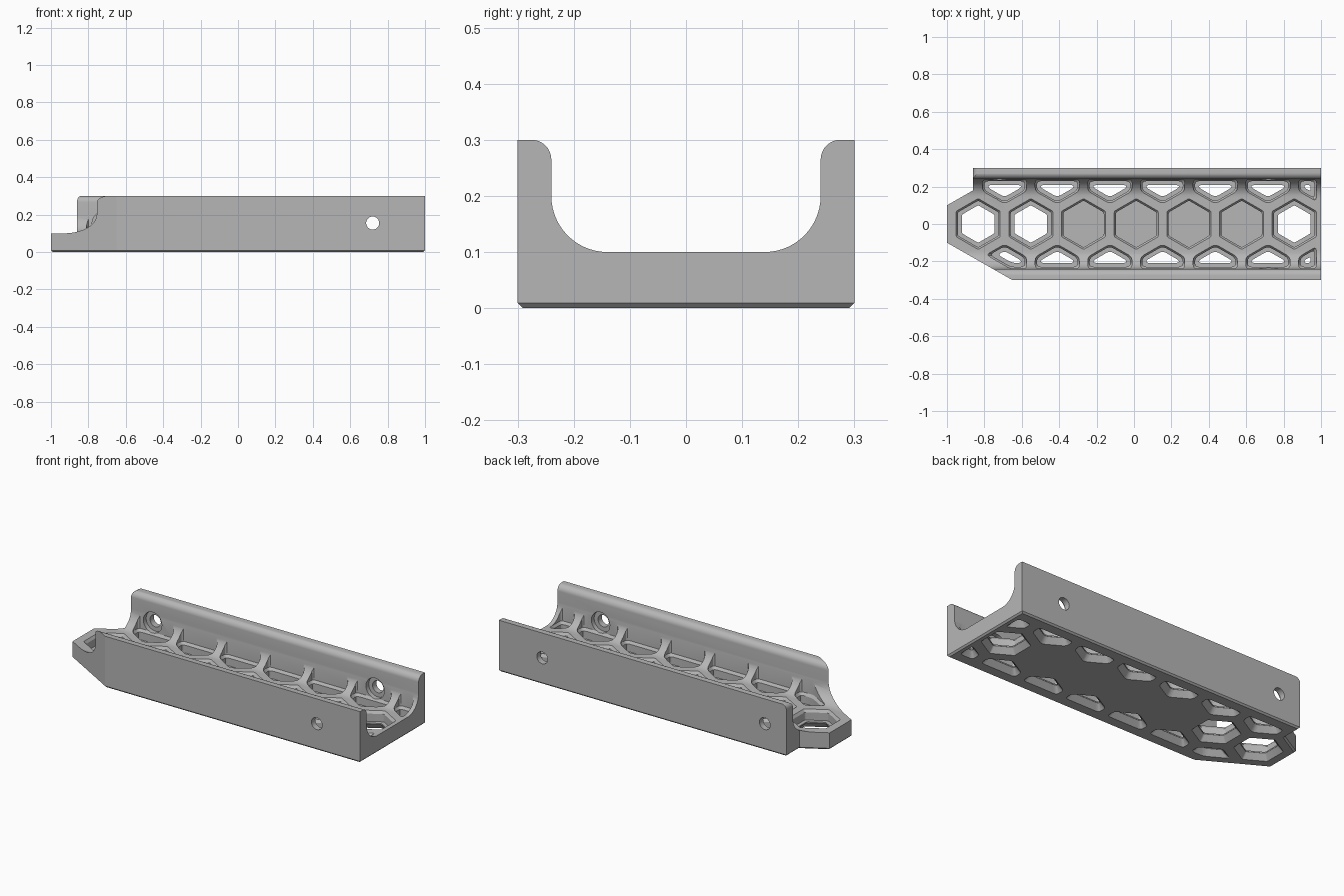
import bpy, bmesh, math
from mathutils import Vector

if "Cube" in bpy.data.objects:
    bpy.data.objects.remove(bpy.data.objects["Cube"], do_unlink=True)

PITCH = 0.2817            # spacing of the honeycomb
APOTHEM = 0.118           # half width of one cell
WALL = 0.24               # inner face of the side walls
LEDGE = 0.04              # floor height of the pockets


def to_object(bm, name):
    bmesh.ops.recalc_face_normals(bm, faces=bm.faces[:])
    mesh = bpy.data.meshes.new(name)
    bm.to_mesh(mesh)
    bm.free()
    obj = bpy.data.objects.new(name, mesh)
    bpy.context.collection.objects.link(obj)
    return obj


def extrude(bm, points, offset):
    face = bm.faces.new([bm.verts.new(p) for p in points])
    new = bmesh.ops.extrude_face_region(bm, geom=[face])["geom"]
    bmesh.ops.translate(bm, vec=offset, verts=[g for g in new if isinstance(g, bmesh.types.BMVert)])


def arc(cy, cz, r, start, end, steps=12):
    angles = [math.radians(start + (end - start) * i / steps) for i in range(steps + 1)]
    return [(cy + r * math.cos(a), cz + r * math.sin(a)) for a in angles]


def boolean(target, cutter, operation):
    mod = target.modifiers.new("cut", 'BOOLEAN')
    mod.object, mod.operation, mod.solver = cutter, operation, 'EXACT'
    graph = bpy.context.evaluated_depsgraph_get()
    mesh = bpy.data.meshes.new_from_object(target.evaluated_get(graph))
    target.modifiers.clear()
    target.data = mesh
    bpy.data.objects.remove(cutter, do_unlink=True)


# Channel: U-shaped section, open at the top
half = [(0.35, -0.1), (0.35, 0.3)] + arc(0.275, 0.265, 0.035, 90, 180, 8)
half += arc(0.14, 0.2, 0.1, 0, -90, 14)
section = half + [(-y, z) for y, z in reversed(half)]
bm = bmesh.new()
extrude(bm, [(-1.1, y, z) for y, z in section], (2.2, 0, 0))
body = to_object(bm, "channel_bracket")

# Plan outline with a bevelled underside and a rounded rear wall corner
plan = [(-1, -0.1), (-0.65, -0.3), (1, -0.3), (1, 0.3), (-0.86, 0.3), (-0.86, 0.18), (-1, 0.1)]
bm = bmesh.new()
extrude(bm, [(x, y, 0) for x, y in plan], (0, 0, 0.3005))
low = [e for e in bm.edges if all(v.co.z < 0.01 for v in e.verts)]
bmesh.ops.bevel(bm, geom=low, offset=0.009, segments=1, affect='EDGES')
corner = [e for e in bm.edges if all(v.co.z > 0.29 and abs(v.co.x + 0.86) < 0.001 for v in e.verts)]
bmesh.ops.bevel(bm, geom=corner, offset=0.03, segments=6, profile=0.5, affect='EDGES')
boolean(body, to_object(bm, "plan_cutter"), 'INTERSECT')


# Honeycomb cells: a hexagon trimmed by the walls and the ends
def clip(poly, normal, limit):
    out = []
    for a, b in zip(poly, poly[1:] + poly[:1]):
        da, db = a.dot(normal) - limit, b.dot(normal) - limit
        if da <= 0:
            out.append(a)
        if da * db < 0:
            out.append(a.lerp(b, da / (da - db)))
    return out


def cell_outline(center, inset, radius):
    c = Vector(center)
    poly = [c + Vector(p) for p in ((-1, -1), (1, -1), (1, 1), (-1, 1))]
    for k in range(6):
        n = Vector((math.cos(k * math.pi / 3), math.sin(k * math.pi / 3)))
        poly = clip(poly, n, c.dot(n) + APOTHEM - inset)
    slant = Vector((-0.496, -0.868))
    trims = [(Vector((0, 1)), WALL - 0.001), (Vector((0, -1)), WALL - 0.001),
             (Vector((1, 0)), 0.975), (slant, slant.dot(Vector((-1, -0.1))) - 0.048)]
    for n, limit in trims:
        poly = clip(poly, n, limit - inset)
    # round each corner
    smooth = []
    for i, p in enumerate(poly):
        a, b = poly[i - 1] - p, poly[(i + 1) % len(poly)] - p
        start = p + a.normalized() * min(radius, a.length * 0.4)
        end = p + b.normalized() * min(radius, b.length * 0.4)
        for t in (0, 0.33, 0.67, 1):
            smooth.append(start.lerp(p, t).lerp(p.lerp(end, t), t))
    return smooth


def cell_cutter(cells, levels, name):
    bm = bmesh.new()
    for center in cells:
        radius = 0.008 if center[1] == 0 else 0.022
        verts = [bm.verts.new((p.x, p.y, z)) for z, inset in levels
                 for p in cell_outline(center, inset, radius)]
        bmesh.ops.convex_hull(bm, input=verts)
    bmesh.ops.dissolve_limit(bm, angle_limit=0.001, verts=bm.verts[:], edges=bm.edges[:])
    return to_object(bm, name)


middle = [(0.012 + (i - 3) * PITCH, 0) for i in range(7)]
sides = [(0.012 + (i - 2.5) * PITCH, s * PITCH * 0.866) for i in range(7) for s in (-1, 1)]
through = sides + middle[:2] + middle[6:]

boolean(body, cell_cutter(middle + sides, [(LEDGE, 0.01), (0.4, 0.01)], "pockets"), 'DIFFERENCE')
boolean(body, cell_cutter(middle + sides, [(0.085, 0.01), (0.1, 0), (0.4, 0)], "rims"), 'DIFFERENCE')
boolean(body, cell_cutter(through, [(-0.01, 0.031), (0.06, 0.031)], "holes"), 'DIFFERENCE')
boolean(body, cell_cutter(through, [(-0.01, -0.002), (0.033, 0.03)], "flares"), 'DIFFERENCE')


# Screw holes with counterbores on the inner side
def screw_cutter(x, side, radius, near, far):
    bm = bmesh.new()
    ring = [(px, side * near, pz) for px, pz in arc(x, 0.155, radius, 0, 345, 23)]
    extrude(bm, ring, (0, side * (far - near), 0))
    return to_object(bm, "screw_cutter")


for x, side in ((0.72, -1), (0.72, 1), (-0.72, 1)):
    boolean(body, screw_cutter(x, side, 0.06, 0.13, 0.265), 'DIFFERENCE')
    boolean(body, screw_cutter(x, side, 0.035, 0.2, 0.35), 'DIFFERENCE')

# Single plain grey material
grey = bpy.data.materials.new("grey_plastic")
grey.use_nodes = True
colour = (0.47, 0.47, 0.47, 1)
grey.diffuse_color = colour
grey.node_tree.nodes["Principled BSDF"].inputs["Base Color"].default_value = colour
body.data.materials.clear()
body.data.materials.append(grey)

bpy.ops.object.select_all(action='DESELECT')
body.select_set(True)
bpy.context.view_layer.objects.active = body
bpy.ops.object.shade_smooth_by_angle(angle=math.radians(25))
